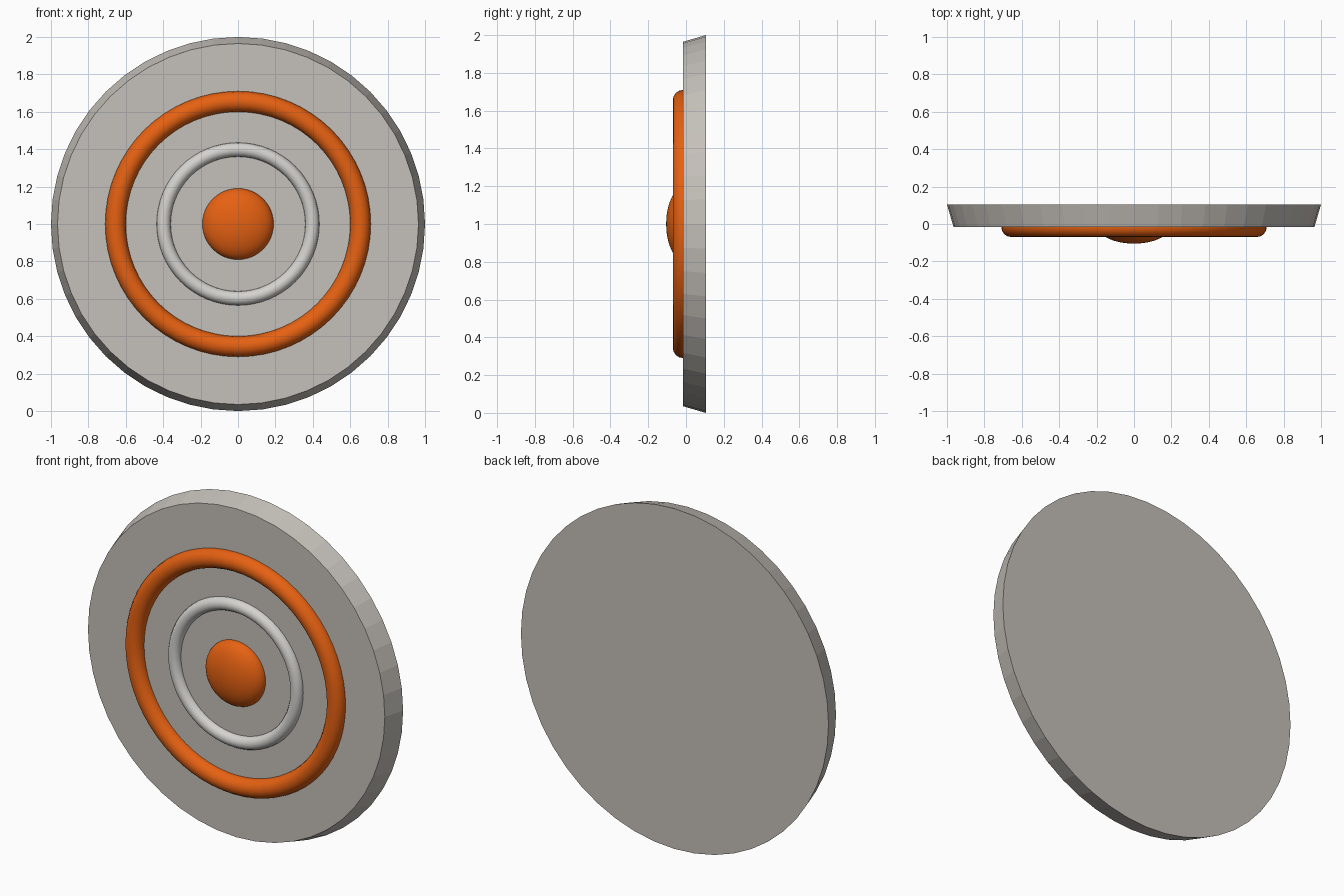
import bpy
import math

if "Cube" in bpy.data.objects:
    bpy.data.objects.remove(bpy.data.objects["Cube"])


def material(name, rgb):
    m = bpy.data.materials.new(name)
    m.diffuse_color = (*rgb, 1.0)
    m.use_nodes = True
    m.node_tree.nodes["Principled BSDF"].inputs["Base Color"].default_value = m.diffuse_color
    return m


GREY = material("warm_grey", (0.56, 0.53, 0.49))
PALE = material("pale_grey", (0.66, 0.65, 0.62))
ORANGE = material("orange", (0.79, 0.12, 0.006))

FACE_Y = -0.015                      # plane of the plate's front face
FACING = (math.pi / 2, 0, 0)         # turns local +z towards the front (-y)


def finish(name, mat, smooth=True):
    ob = bpy.context.object
    ob.name = name
    ob.data.materials.append(mat)
    if smooth:
        bpy.ops.object.shade_smooth()
    return ob


def ring(name, inner, outer, mat):
    bpy.ops.mesh.primitive_torus_add(
        location=(0, FACE_Y, 1), rotation=FACING,
        major_radius=(inner + outer) / 2, minor_radius=(outer - inner) / 2,
        major_segments=64, minor_segments=16)
    return finish(name, mat)


# Tapered round plate, wider at the back
bpy.ops.mesh.primitive_cone_add(
    vertices=48, radius1=1.0, radius2=0.965, depth=0.12,
    location=(0, FACE_Y + 0.06, 1), rotation=FACING)
finish("plate", GREY, smooth=False)

# Raised rings, half sunk into the plate
ring("outer_ring", 0.6, 0.71, ORANGE)
ring("inner_ring", 0.36, 0.435, PALE)

# Flattened central boss
bpy.ops.mesh.primitive_uv_sphere_add(
    segments=48, ring_count=24, radius=1,
    location=(0, FACE_Y, 1), rotation=FACING)
boss = finish("centre_boss", ORANGE)
boss.scale = (0.19, 0.19, 0.09)
